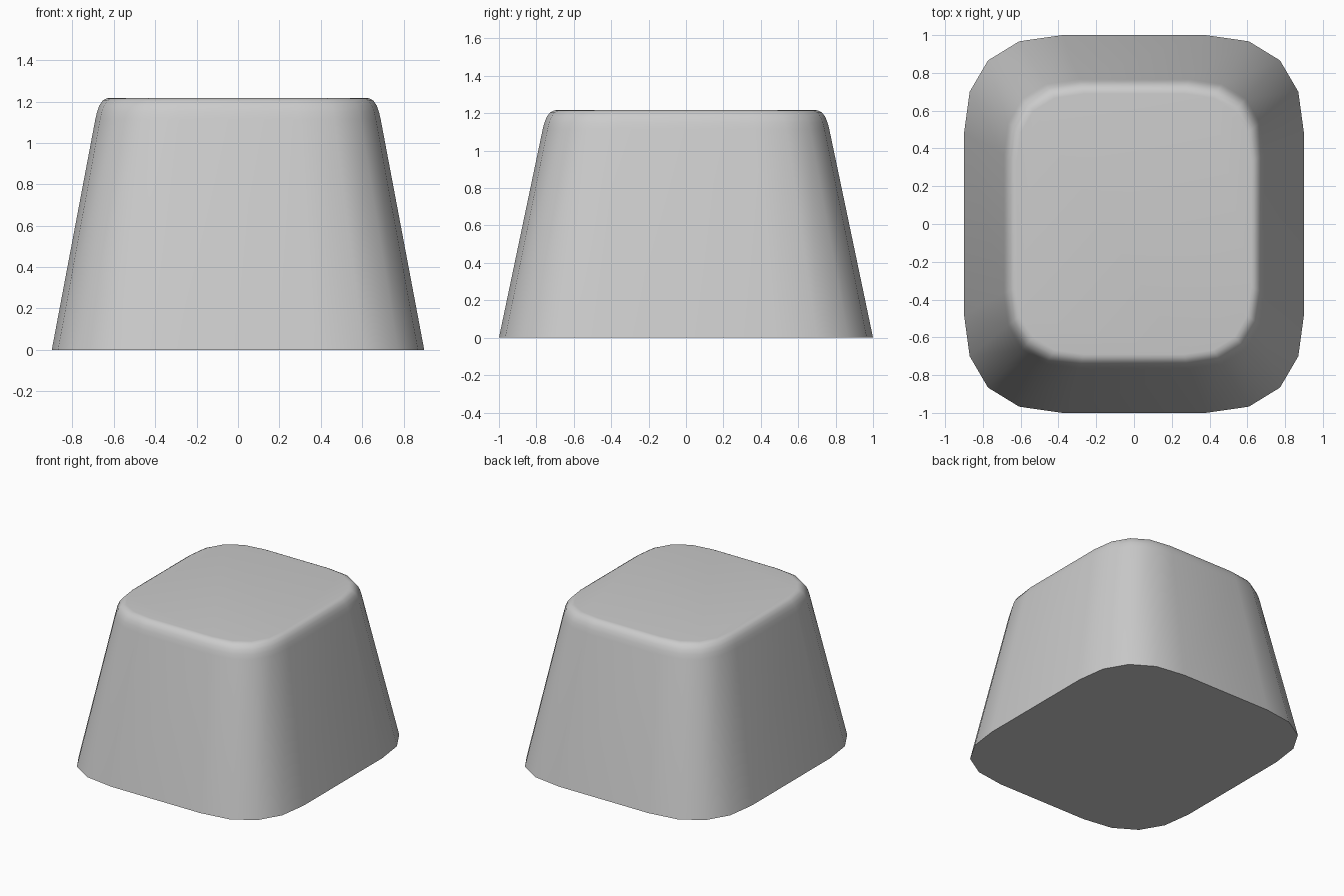
import bpy, bmesh, math

if "Cube" in bpy.data.objects:
    bpy.data.objects.remove(bpy.data.objects["Cube"])

# One rounded corner of the footprint, mirrored into all four quadrants
corner = [(0.90, 0.48), (0.87, 0.70), (0.773, 0.866), (0.608, 0.967), (0.38, 1.0)]
outline = (corner
           + [(-x, y) for x, y in reversed(corner)]
           + [(-x, -y) for x, y in corner]
           + [(x, -y) for x, y in reversed(corner)])

# Side profile: (footprint scale, height), tapered wall then rounded rim
profile = [(1.0, 0.0), (0.766, 1.115), (0.757, 1.15), (0.745, 1.18),
           (0.727, 1.204), (0.707, 1.215), (0.69, 1.217)]

# Tapered block
bm = bmesh.new()
rings = [[bm.verts.new((x * s, y * s, z)) for x, y in outline] for s, z in profile]
n = len(outline)
for low, high in zip(rings, rings[1:]):
    for i in range(n):
        j = (i + 1) % n
        bm.faces.new((low[i], low[j], high[j], high[i]))
bm.faces.new(rings[-1])
bm.faces.new(rings[0][::-1])

mesh = bpy.data.meshes.new("tapered_block")
bm.to_mesh(mesh)
bm.free()
block = bpy.data.objects.new("tapered_block", mesh)
bpy.context.collection.objects.link(block)

# Smooth walls and rim, sharp base edge
bpy.context.view_layer.objects.active = block
block.select_set(True)
bpy.ops.object.shade_smooth_by_angle(angle=math.radians(40))
